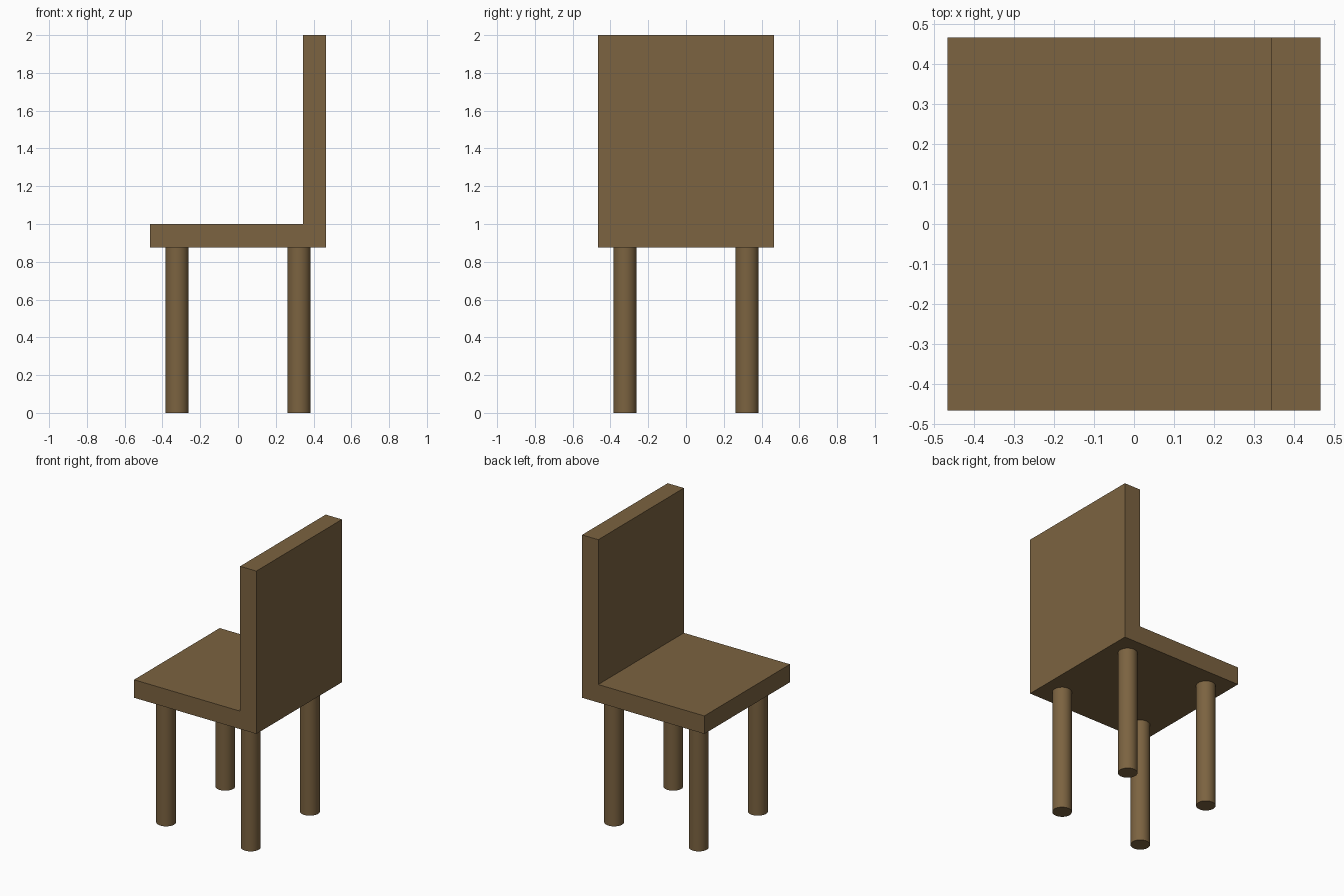
import bpy, bmesh
from math import radians

if "Cube" in bpy.data.objects:
    bpy.data.objects.remove(bpy.data.objects["Cube"])

HALF = 0.467      # half width of seat
THICK = 0.124     # board thickness
SEAT_TOP = 1.0
SEAT_BOTTOM = SEAT_TOP - THICK
LEG_POS, LEG_R = 0.323, 0.062

wood = bpy.data.materials.new("brown_wood")
wood.diffuse_color = (0.2, 0.125, 0.052, 1)
wood.use_nodes = True
wood.node_tree.nodes["Principled BSDF"].inputs["Base Color"].default_value = wood.diffuse_color

# Seat and backrest: one L-shaped profile extruded across y
profile = [(-HALF, SEAT_BOTTOM), (HALF, SEAT_BOTTOM), (HALF, 2.0),
           (HALF - THICK, 2.0), (HALF - THICK, SEAT_TOP), (-HALF, SEAT_TOP)]
bm = bmesh.new()
face = bm.faces.new([bm.verts.new((x, -HALF, z)) for x, z in profile])
ext = bmesh.ops.extrude_face_region(bm, geom=[face])
bmesh.ops.translate(bm, vec=(0, 2 * HALF, 0),
                    verts=[g for g in ext["geom"] if isinstance(g, bmesh.types.BMVert)])
bmesh.ops.recalc_face_normals(bm, faces=bm.faces)
mesh = bpy.data.meshes.new("seat_and_backrest")
bm.to_mesh(mesh)
bm.free()
mesh.materials.append(wood)
bpy.context.collection.objects.link(bpy.data.objects.new("seat_and_backrest", mesh))

# Four round legs
for x_name, sx in (("front", -1), ("back", 1)):
    for y_name, sy in (("left", 1), ("right", -1)):
        bpy.ops.mesh.primitive_cylinder_add(
            vertices=32, radius=LEG_R, depth=SEAT_BOTTOM,
            location=(sx * LEG_POS, sy * LEG_POS, SEAT_BOTTOM / 2))
        leg = bpy.context.object
        leg.name = f"{x_name}_{y_name}_leg"
        leg.data.materials.append(wood)
        bpy.ops.object.shade_smooth_by_angle(angle=radians(30))
